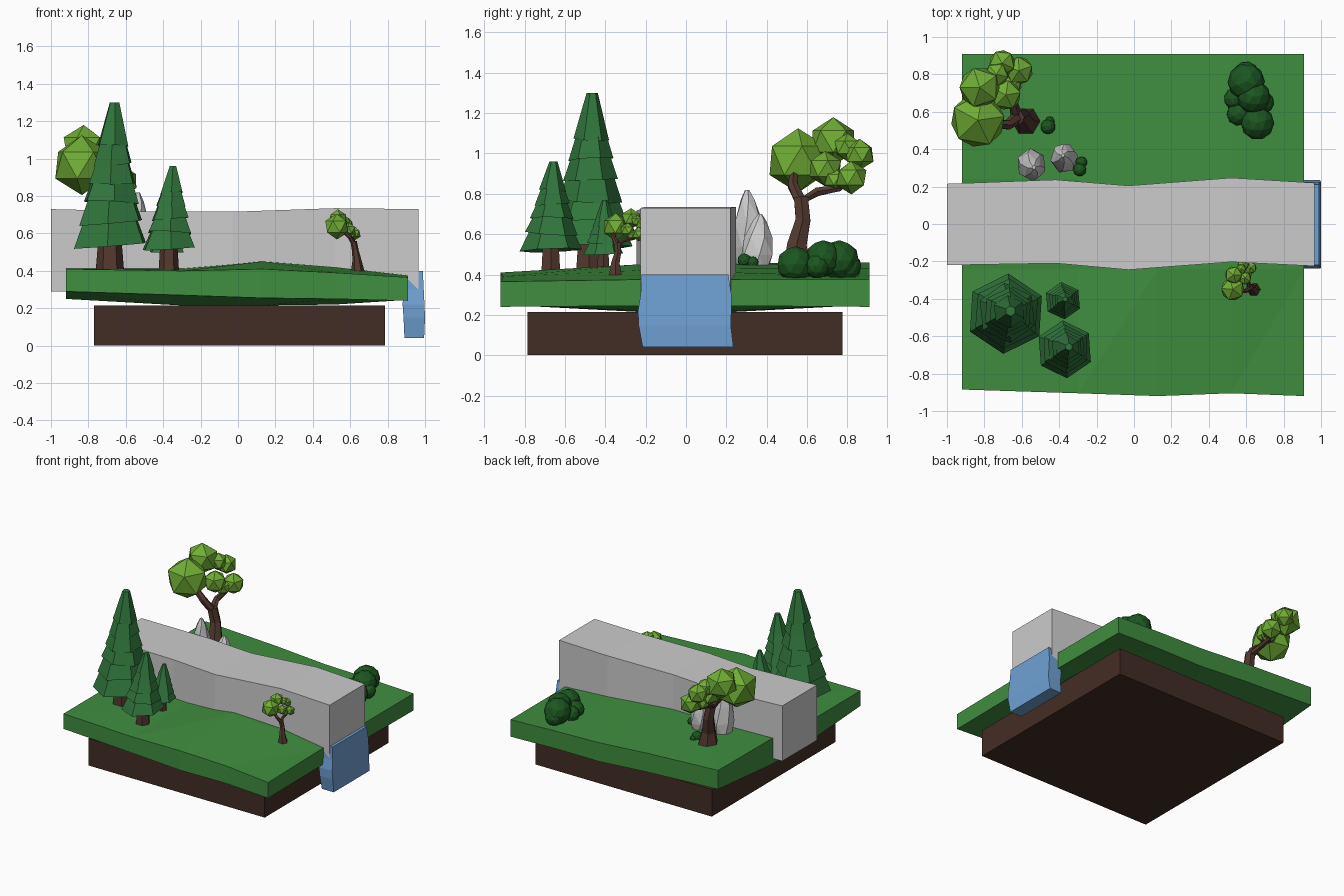
import bpy, bmesh, math, random
from mathutils import Vector, Matrix

if "Cube" in bpy.data.objects:
    bpy.data.objects.remove(bpy.data.objects["Cube"])

random.seed(4)
COLORS = {
    "grass": (0.05, 0.27, 0.05), "soil": (0.055, 0.026, 0.018), "bark": (0.085, 0.04, 0.028),
    "leaf": (0.16, 0.42, 0.035), "pine": (0.03, 0.18, 0.045), "bush": (0.011, 0.095, 0.014),
    "water": (0.16, 0.36, 0.66),
}
MATS = {}
for key, c in COLORS.items():
    MATS[key] = bpy.data.materials.new(key)
    MATS[key].diffuse_color = (*c, 1)


def finish(name, bm, color=None):
    bmesh.ops.recalc_face_normals(bm, faces=bm.faces)
    me = bpy.data.meshes.new(name)
    bm.to_mesh(me)
    bm.free()
    ob = bpy.data.objects.new(name, me)
    bpy.context.collection.objects.link(ob)
    if color:
        me.materials.append(MATS[color])
    return ob


def loft(bm, rings):
    """Skin equal-length point rings and cap both ends."""
    vs = [[bm.verts.new(p) for p in r] for r in rings]
    n = len(vs[0])
    for a, b in zip(vs, vs[1:]):
        for i in range(n):
            j = (i + 1) % n
            bm.faces.new((a[i], a[j], b[j], b[i]))
    bm.faces.new(vs[0][::-1])
    bm.faces.new(vs[-1])


def ring(c, r, n=6, axis=(0, 0, 1), turn=0.0):
    q = Vector((0, 0, 1)).rotation_difference(Vector(axis))
    return [Vector(c) + q @ Vector((r * math.cos(turn + math.tau * i / n),
                                    r * math.sin(turn + math.tau * i / n), 0)) for i in range(n)]


def tube(bm, pts, radii):
    """Tapered limb through a few points."""
    pts = [Vector(p) for p in pts]
    rings = []
    for i, p in enumerate(pts):
        d = pts[min(i + 1, len(pts) - 1)] - pts[max(i - 1, 0)]
        rings.append(ring(p, radii[i], 6, d if i else (0, 0, 1)))
    loft(bm, rings)


def blobs(bm, items, sub):
    for x, y, z, r in items:
        rot = Matrix.Rotation(random.uniform(0, 3), 4, 'Z')
        bmesh.ops.create_icosphere(bm, subdivisions=sub, radius=r,
                                   matrix=Matrix.Translation((x, y, z)) @ rot)


# soil base
bm = bmesh.new()
loft(bm, [[(-.77, -.785, z), (.785, -.785, z), (.785, .775, z), (-.77, .775, z)] for z in (0, .215)])
finish("soil_base", bm, "soil")

# uneven grass slab: top and underside heights on a coarse grid
xs = [-.92, -.3, .13, .52, .91]
ys = [-.9, -.24, .24, .91]
top = [[.41, .40, .41, .39, .365], [.41, .41, .45, .42, .375],
       [.455, .45, .43, .41, .375], [.46, .43, .40, .39, .375]]
low = [[.29, .27, .255, .25, .24], [.25, .215, .215, .22, .245],
       [.25, .215, .215, .22, .245], [.31, .28, .25, .25, .24]]
front_y = [-.885, -.905, -.92, -.905, -.92]
bm = bmesh.new()
layers = []
for h in (top, low):
    layers.append([[bm.verts.new((x, front_y[i] if j == 0 else y, h[j][i]))
                    for i, x in enumerate(xs)] for j, y in enumerate(ys)])
for L in layers:
    for j in range(3):
        for i in range(4):
            bm.faces.new((L[j][i], L[j][i + 1], L[j + 1][i + 1], L[j + 1][i]))
bmesh.ops.triangulate(bm, faces=bm.faces[:])
rim = [(0, i) for i in range(5)] + [(1, 4), (2, 4)] + [(3, i) for i in range(4, -1, -1)] + [(2, 0), (1, 0)]
t, b = layers
for (j, i), (k, l) in zip(rim, rim[1:] + rim[:1]):
    bm.faces.new((t[j][i], b[j][i], b[k][l], t[k][l]))
finish("grass_slab", bm, "grass")

# winding grey block that follows the stream
bm = bmesh.new()
path = [(-1, -.22, .215, .73), (-.42, -.21, .237, .716), (-.03, -.245, .205, .716),
        (.52, -.203, .247, .735), (.965, -.225, .22, .73)]
loft(bm, [[(x, a, .29), (x, c, .29), (x, c, z), (x, a, z)] for x, a, c, z in path])
finish("stream_block", bm)

# waterfall sheet and the stream feeding it
bm = bmesh.new()
fall = [(.04, .89, .995, -.215, .235), (.15, .885, 1.0, -.235, .222),
        (.22, .88, .997, -.238, .225), (.30, .885, .993, -.225, .225), (.40, .885, .988, -.22, .21)]
loft(bm, [[(a, c, z), (d, c, z), (d, e, z), (a, e, z)] for z, a, d, c, e in fall])
finish("waterfall", bm, "water")
bm = bmesh.new()
loft(bm, [[(x, -.19, .33), (x, .19, .33), (x, .19, .40), (x, -.19, .40)] for x in (-.9, .95)])
finish("stream", bm, "water")


# pines: trunk plus stacked six-sided skirts
def pine(name, x, y, ground, z0, z1, r, tiers, lean):
    bm = bmesh.new()
    loft(bm, [ring((x, y, ground - .03), r * .36), ring((x, y, z0 + .06), r * .28)])
    finish(name + "_trunk", bm, "bark")
    bm = bmesh.new()
    H = z1 - z0
    tip = r * .13

    def at(f):
        return (x + lean * f, y + lean * .6 * f, z0 + H * f)

    fr = [.96 * (k / tiers) ** .92 * .86 for k in range(tiers)] + [1]
    rad = [r * (1 - .84 * f) for f in fr]
    rings = []
    for k in range(tiers):
        turn = math.pi / 2 + random.uniform(-.12, .12)
        tilt = (random.uniform(-.1, .1), random.uniform(-.1, .1), 1)
        rings.append(ring(at(fr[k] + .03), rad[k] * .55, 6, tilt, turn))
        rings.append(ring(at(fr[k]), rad[k], 6, tilt, turn))
        last = k == tiers - 1
        rings.append(ring(at(1 if last else fr[k + 1] + .03), tip if last else rad[k + 1] * .84,
                          6, (0, 0, 1), turn))
    loft(bm, rings)
    finish(name + "_needles", bm, "pine")


pine("large_pine", -.685, -.48, .41, .535, 1.30, .215, 6, .025)
pine("medium_pine", -.37, -.67, .41, .52, .96, .155, 5, .022)
pine("small_pine", -.38, -.41, .41, .50, .77, .10, 5, .012)


# broadleaf trees: one forked design at two scales
def leafy_tree(name, loc, s):
    bm = bmesh.new()
    tube(bm, [(0, 0, -.04), (-.01, 0, .10), (-.03, .03, .22), (-.05, .02, .33)], [.085, .055, .042, .04])
    tube(bm, [(-.05, .02, .31), (-.10, -.02, .39), (-.22, -.01, .5)], [.036, .028, .02])
    tube(bm, [(-.05, .02, .31), (-.07, .10, .36), (-.07, .21, .38), (-.06, .27, .44)], [.034, .024, .02, .015])
    trunk = finish(name + "_trunk", bm, "bark")
    bm = bmesh.new()
    blobs(bm, [(-.26, .005, .515, .16), (-.25, .18, .61, .12), (-.13, .31, .545, .078),
               (-.04, .27, .43, .083), (-.11, .14, .475, .088), (-.16, .25, .58, .07),
               (-.08, .19, .42, .06)], 1)
    crown = finish(name + "_crown", bm, "leaf")
    for ob in (trunk, crown):
        ob.location = loc
        ob.scale = (s, s, s)


leafy_tree("large_tree", (-.575, .55, .45), 1)
leafy_tree("little_tree", (.64, -.35, .415), .43)

# bushes
bm = bmesh.new()
blobs(bm, [(.60, .76, .47, .10), (.60, .80, .44, .07), (.64, .68, .48, .09), (.66, .54, .45, .09),
           (.69, .65, .44, .06), (.54, .67, .43, .06), (.56, .59, .43, .065)], 2)
finish("large_bush", bm, "bush")
bm = bmesh.new()
blobs(bm, [(-.46, .52, .46, .04), (-.45, .55, .45, .025), (-.29, .29, .47, .035), (-.28, .33, .46, .03)], 2)
finish("small_bushes", bm, "bush")


# upright faceted rocks
def rock(name, x, y, h, r, lean, turn):
    bm = bmesh.new()
    levels = [(0, .75), (.3, 1), (.6, .85), (.88, .42), (1, .12)]
    loft(bm, [[Vector((p.x, y + (p.y - y) * 1.1, p.z)) for p in
               ring((x + lean[0] * f, y + lean[1] * f, .41 + h * f), r * k, 6, (0, 0, 1), turn + f)]
              for f, k in levels])
    bmesh.ops.triangulate(bm, faces=bm.faces[:])
    finish(name, bm)


rock("tall_rock", -.555, .325, .41, .08, (.02, -.02), .3)
rock("short_rock", -.37, .345, .29, .075, (-.01, .02), .9)

for m in bpy.data.materials:
    if m.users and not m.is_grease_pencil:
        m.use_nodes = True
        m.node_tree.nodes["Principled BSDF"].inputs["Base Color"].default_value = m.diffuse_color
